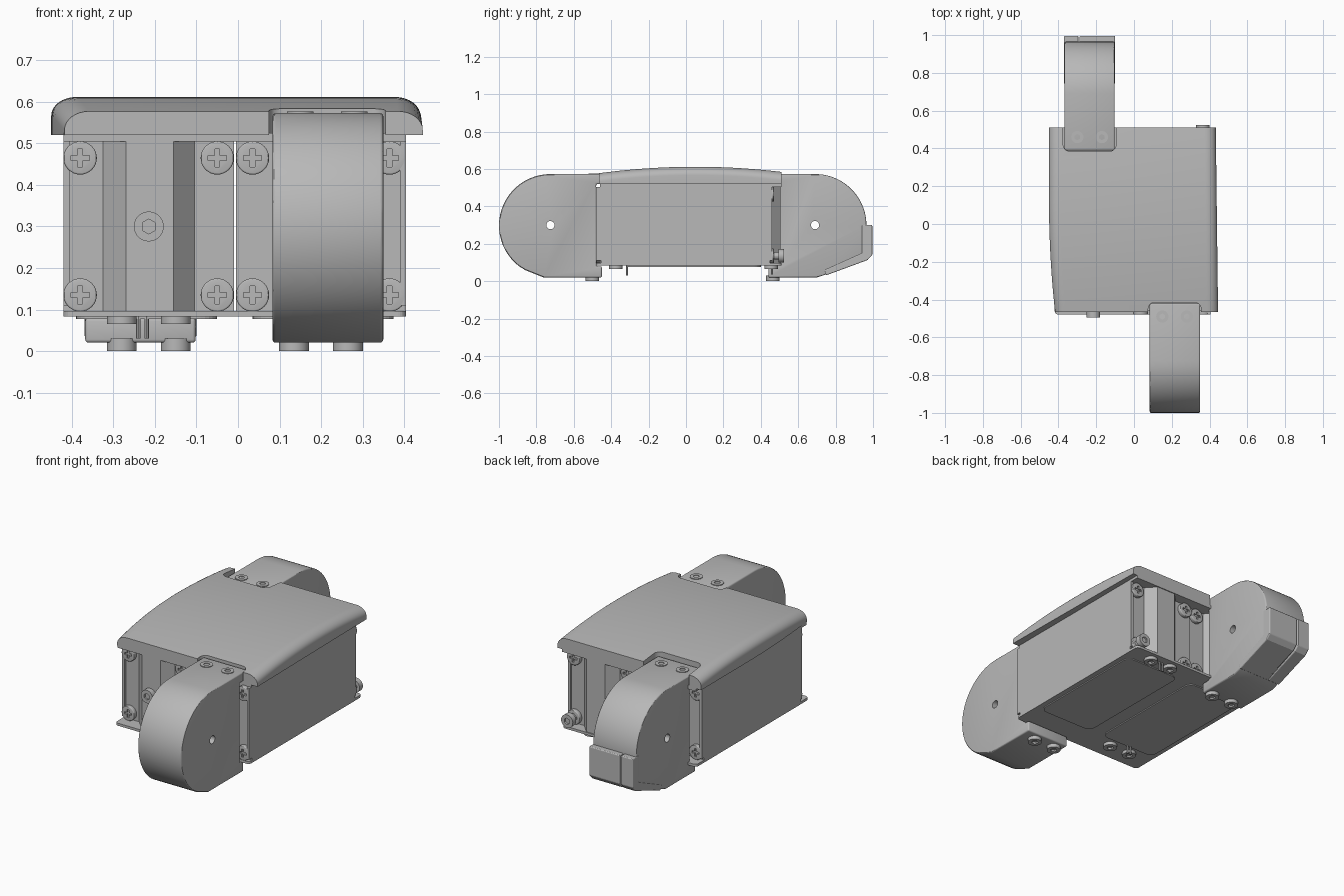
import bpy, bmesh, math
from mathutils import Matrix

if "Cube" in bpy.data.objects:
    bpy.data.objects.remove(bpy.data.objects["Cube"])

grey = bpy.data.materials.new("plain_grey")
grey.use_nodes = True
tone = (0.48, 0.48, 0.48, 1)
grey.diffuse_color = tone
grey.node_tree.nodes["Principled BSDF"].inputs["Base Color"].default_value = tone


def finish(name, bm):
    bmesh.ops.recalc_face_normals(bm, faces=bm.faces)
    mesh = bpy.data.meshes.new(name)
    bm.to_mesh(mesh)
    bm.free()
    mesh.materials.append(grey)
    ob = bpy.data.objects.new(name, mesh)
    bpy.context.collection.objects.link(ob)
    return ob


def activate(ob):
    bpy.ops.object.select_all(action="DESELECT")
    ob.select_set(True)
    bpy.context.view_layer.objects.active = ob


def smooth(ob):
    activate(ob)
    bpy.ops.object.shade_smooth_by_angle(angle=math.radians(30))
    return ob


def loft(name, sections):
    bm = bmesh.new()
    rings = [[bm.verts.new(p) for p in s] for s in sections]
    n = len(rings[0])
    for a, b in zip(rings, rings[1:]):
        for i in range(n):
            bm.faces.new((a[i], a[(i + 1) % n], b[(i + 1) % n], b[i]))
    bm.faces.new(rings[0])
    bm.faces.new(rings[-1])
    return finish(name, bm)


def prism_x(name, pts, x0, x1):
    return loft(name, [[(x, y, z) for y, z in pts] for x in (x0, x1)])


def prism_z(name, pts, z0, z1):
    return loft(name, [[(x, y, z) for x, y in pts] for z in (z0, z1)])


def rounded(x0, x1, y0, y1, r):
    pts = []
    for k, (cx, cy) in enumerate(((x1 - r, y1 - r), (x0 + r, y1 - r), (x0 + r, y0 + r), (x1 - r, y0 + r))):
        for i in range(7):
            a = math.pi / 2 * (k + i / 6)
            pts.append((cx + r * math.cos(a), cy + r * math.sin(a)))
    return pts


def box(name, x0, x1, y0, y1, z0, z1):
    return prism_z(name, [(x0, y0), (x1, y0), (x1, y1), (x0, y1)], z0, z1)


def cylinder(name, r, depth, centre, axis="Z", sides=32):
    bm = bmesh.new()
    turn = Matrix.Rotation(math.pi / 2, 4, "Y" if axis == "X" else "X") if axis != "Z" else Matrix()
    bmesh.ops.create_cone(bm, cap_ends=True, segments=sides, radius1=r, radius2=r,
                          depth=depth, matrix=Matrix.Translation(centre) @ turn)
    return finish(name, bm)


def cut(ob, cutter):
    mod = ob.modifiers.new("cut", "BOOLEAN")
    mod.operation = "DIFFERENCE"
    mod.solver = "EXACT"
    mod.object = cutter
    activate(ob)
    bpy.ops.object.modifier_apply(modifier=mod.name)
    bpy.data.objects.remove(cutter)


def bevel(ob, width):
    mod = ob.modifiers.new("bevel", "BEVEL")
    mod.width, mod.segments, mod.limit_method = width, 3, "ANGLE"
    mod.angle_limit = math.radians(40)
    activate(ob)
    bpy.ops.object.modifier_apply(modifier=mod.name)


# Two housings side by side, each with a raised rib on both ends
def housing(name, x0, front, back):
    def end(y, out):
        return [(x0, y), (x0 + 0.095, y), (x0 + 0.15, y + out), (x0 + 0.265, y + out),
                (x0 + 0.315, y), (x0 + 0.41, y)]
    prism_z(name, end(front, -0.055) + end(back, 0.055)[::-1], 0.095, 0.505)


housing("right_housing", -0.42, -0.405, 0.44)
housing("left_housing", -0.005, -0.455, 0.45)
box("right_side_panel", -0.42, -0.405, -0.42, 0.46, 0.11, 0.505)
box("left_side_panel", 0.39, 0.405, -0.48, 0.46, 0.11, 0.505)
box("top_plate", -0.42, 0.405, -0.46, 0.51, 0.505, 0.525)
prism_z("bottom_plate", rounded(-0.42, 0.405, -0.48, 0.51, 0.02), 0.083, 0.097)
for side, x in (("right", -0.39), ("left", 0.035)):
    prism_z(side + "_bottom_panel", rounded(x, x + 0.34, -0.32, 0.4, 0.04), 0.077, 0.084)

# Arched cover with rounded long edges
sections = []
for j in range(25):
    y = -0.465 + 0.975 * j / 24
    top = 0.612 - 0.13 * (y - 0.05) ** 2
    t = j / 24
    left, right = -0.45 + 0.032 * max(0, 1 - t / 0.6) ** 2, 0.445 - 0.012 * t
    arc = [(0.06 * (1 - math.cos(a)), top - 0.045 * (1 - math.sin(a)))
           for a in [math.pi / 2 * i / 8 for i in range(9)]]
    sections.append([(left, y, 0.52)] + [(left + d, y, z) for d, z in arc]
                    + [(right - d, y, z) for d, z in arc[::-1]] + [(right, y, 0.52)])
cover = loft("top_cover", sections)
cut(cover, prism_z("front_notch", rounded(0.075, 0.355, -0.8, -0.415, 0.035), 0.4, 0.8))
cut(cover, prism_z("back_notch", rounded(-0.375, -0.095, 0.385, 0.8, 0.035), 0.4, 0.8))
smooth(cover)


# Arms with a rounded outer end and two mounting tabs
def arm(name, x0, x1, face, tab_top, tab_low, hub, tail, sign, last):
    pts = [(face, 0.08), (face, 0.52), (tab_top, 0.52), (tab_top, 0.573)]
    for i in range(25):
        a = math.pi / 2 - last * i / 24
        pts.append((hub + sign * 0.275 * math.cos(a), 0.298 + 0.275 * math.sin(a)))
    pts += tail + [(tab_low, 0.02), (tab_low, 0.08)]
    ob = prism_x(name, pts, x0, x1)
    bevel(ob, 0.008)
    cut(ob, cylinder("axle_hole", 0.022, 1, ((x0 + x1) / 2, hub, 0.3), "X"))
    smooth(ob)


arm("front_arm", 0.083, 0.35, -0.48, -0.42, -0.45, -0.725, [(-0.86, 0.06), (-0.76, 0.02)],
    -1, math.radians(142))
arm("back_arm", -0.368, -0.102, 0.49, 0.39, 0.44, 0.69, [(0.955, 0.12), (0.76, 0.04), (0.7, 0.02)],
    1, math.pi / 2)
pad = [(0.94, 0.3), (0.996, 0.3), (0.996, 0.14), (0.97, 0.113), (0.75, 0.032), (0.74, 0.06), (0.94, 0.15)]
for name, x0, x1 in (("narrow", -0.37, -0.295), ("wide", -0.288, -0.1)):
    bevel(prism_x(name + "_end_pad", pad, x0, x1), 0.005)


# Screw heads pointing down: one cross-slotted, one with a hex socket
cross_head = cylinder("cross_screw", 0.04, 0.024, (0, 0, -0.008))
bevel(cross_head, 0.004)
for w, h in ((0.006, 0.022), (0.022, 0.006)):
    cut(cross_head, box("slot", -w, w, -h, h, -0.03, -0.01))
hex_head = cylinder("hex_screw", 0.036, 0.03, (0, 0, -0.005))
cut(hex_head, cylinder("socket", 0.018, 0.02, (0, 0, -0.02), sides=6))
smooth(cross_head)
smooth(hex_head)


def place(template, name, loc, tilt=0, scale=1):
    ob = bpy.data.objects.new(name, template.data)
    ob.location, ob.rotation_euler, ob.scale = loc, (math.radians(tilt), 0, 0), (scale, scale, 1)
    bpy.context.collection.objects.link(ob)


for x in (-0.38, -0.05, 0.035, 0.365):
    for z in (0.135, 0.465):
        place(cross_head, "front_screw", (x, -0.405 if x < 0 else -0.46, z), -90)
        place(cross_head, "back_screw", (x, 0.44 if x < 0 else 0.45, z), 90)
for x in (0.135, 0.265):
    place(hex_head, "front_foot", (x, -0.5, 0.02))
    place(hex_head, "back_foot", (x - 0.415, 0.465, 0.02))
    place(hex_head, "front_arm_top_screw", (x + 0.015, -0.49, 0.557), 180, 0.9)
    place(hex_head, "back_arm_top_screw", (x - 0.435, 0.46, 0.557), 180, 0.9)
    place(hex_head, "front_plate_screw", (x - 0.415, -0.375, 0.085))
    place(hex_head, "back_plate_screw", (x, 0.455, 0.085))
for i in range(2):
    cylinder("front_pin", 0.006, 0.06, (-0.24 + 0.02 * i, -0.315, 0.06), sides=10)
    cylinder("back_pin", 0.006, 0.05, (0.19 + 0.02 * i, 0.46, 0.06), sides=10)

# Rib bolt and rear stud
place(hex_head, "front_rib_bolt", (-0.215, -0.475, 0.3), -90)
place(hex_head, "rear_stud_head", (0.365, 0.505, 0.135), 90)
cylinder("rear_stud", 0.02, 0.06, (0.365, 0.48, 0.135), "Y")
for template in (cross_head, hex_head):
    bpy.data.objects.remove(template)
